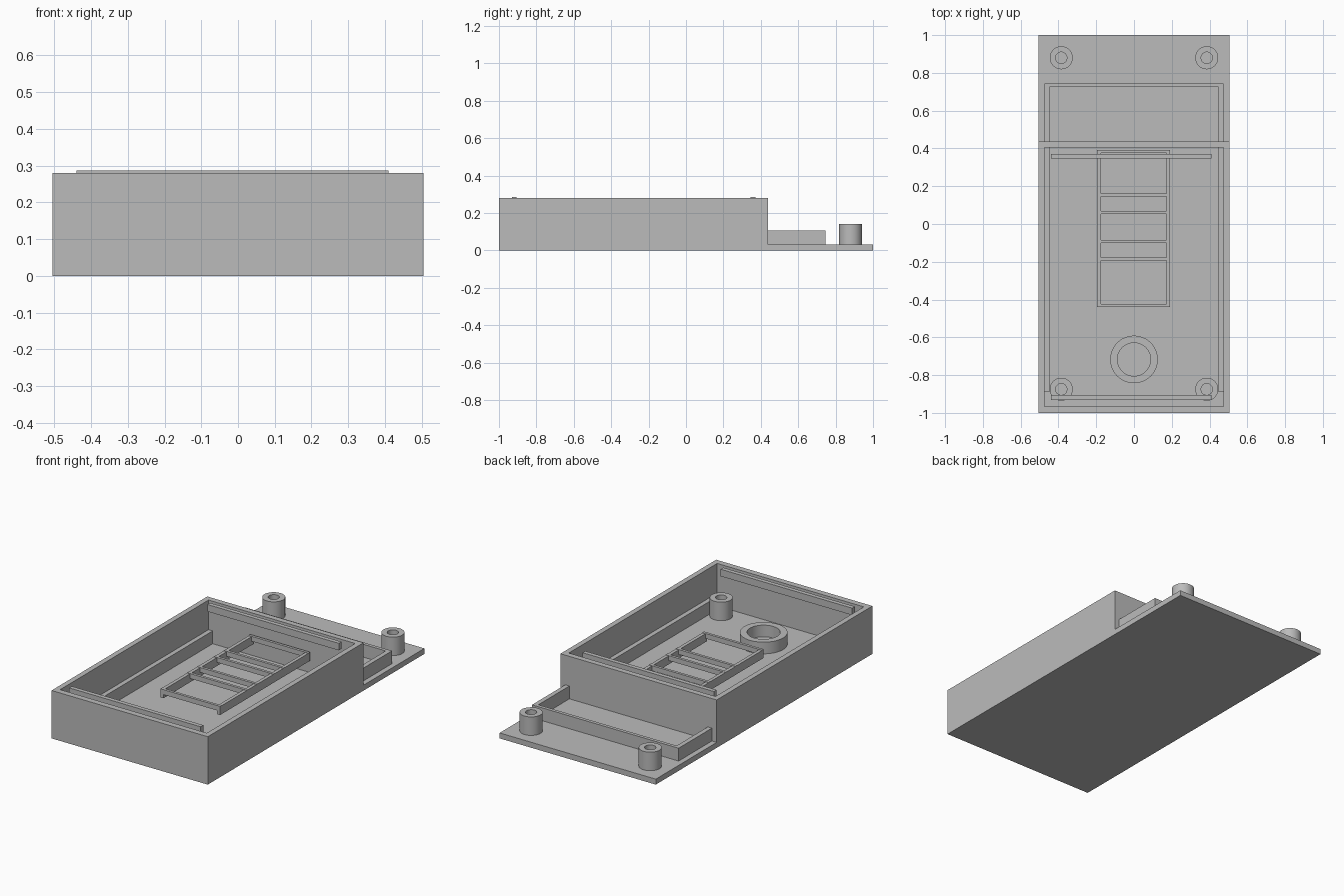
import bpy, bmesh, math

cube = bpy.data.objects.get("Cube")
if cube:
    bpy.data.objects.remove(cube, do_unlink=True)

grey = bpy.data.materials.new("plain grey")
grey.use_nodes = True
grey.diffuse_color = (0.5, 0.5, 0.5, 1)
bsdf = next(n for n in grey.node_tree.nodes if n.type == 'BSDF_PRINCIPLED')
bsdf.inputs["Base Color"].default_value = grey.diffuse_color

FLOOR = 0.032
W = 0.505          # half width of the enclosure
RIM = 0.28         # top of the walls


def finish(name, bm):
    bmesh.ops.recalc_face_normals(bm, faces=bm.faces)
    mesh = bpy.data.meshes.new(name)
    bm.to_mesh(mesh)
    bm.free()
    mesh.materials.append(grey)
    ob = bpy.data.objects.new(name, mesh)
    bpy.context.collection.objects.link(ob)
    return ob


def prism(name, outline, z0, z1):
    """Extrude a closed outline straight up."""
    bm = bmesh.new()
    face = bm.faces.new([bm.verts.new((x, y, z0)) for x, y in outline])
    up = bmesh.ops.extrude_face_region(bm, geom=[face])
    verts = [v for v in up["geom"] if isinstance(v, bmesh.types.BMVert)]
    bmesh.ops.translate(bm, verts=verts, vec=(0, 0, z1 - z0))
    return finish(name, bm)


def box(name, x0, x1, y0, y1, z0, z1):
    return prism(name, [(x0, y0), (x1, y0), (x1, y1), (x0, y1)], z0, z1)


def ring(name, outer, inner, z0, z1):
    """Hollow wall between two matching closed outlines."""
    bm = bmesh.new()
    loops = [[bm.verts.new((x, y, z)) for x, y in pts]
             for pts, z in ((outer, z0), (outer, z1), (inner, z1), (inner, z0))]
    n = len(outer)
    for k in range(4):
        a, b = loops[k], loops[(k + 1) % 4]
        for i in range(n):
            j = (i + 1) % n
            bm.faces.new((a[i], a[j], b[j], b[i]))
    return finish(name, bm)


def circle(cx, cy, r, n=48):
    return [(cx + r * math.cos(2 * math.pi * i / n),
             cy + r * math.sin(2 * math.pi * i / n)) for i in range(n)]


def rect(x, y0, y1):
    return [(-x, y0), (x, y0), (x, y1), (-x, y1)]


def tube(name, cx, cy, r_out, r_in, top):
    ob = ring(name, circle(cx, cy, r_out), circle(cx, cy, r_in), FLOOR, top)
    bpy.ops.object.select_all(action='DESELECT')
    ob.select_set(True)
    bpy.context.view_layer.objects.active = ob
    bpy.ops.object.shade_smooth_by_angle(angle=math.radians(35))


# Base plate and main enclosure walls
box("base_plate", -W, W, -1, 1, 0, FLOOR)
ring("enclosure_walls", rect(W, -1, 0.438), rect(0.474, -0.965, 0.405), FLOOR, RIM)

# Low U-shaped lip behind the enclosure
prism("rear_lip", [(-0.474, 0.438), (-0.447, 0.438), (-0.447, 0.725), (0.447, 0.725),
                   (0.447, 0.438), (0.474, 0.438), (0.474, 0.745), (-0.474, 0.745)],
      FLOOR, 0.107)

# Ledges continuing the lip along the inner side walls
for side, s in (("left", 1), ("right", -1)):
    x0, x1 = sorted((s * 0.447, s * 0.474))
    box(side + "_ledge", x0, x1, -0.89, 0.405, FLOOR, 0.107)

# Snap bars near the rim
for end, y in (("front", -0.918), ("rear", 0.358)):
    box(end + "_snap_bar", -0.44, 0.41, y - 0.0125, y + 0.0125, 0.245, 0.286)

# Raised ladder rack
for side, x in (("left", 0.181), ("right", -0.185)):
    box(side + "_rack_rail", x - 0.01, x + 0.01, -0.438, 0.392, 0.108, 0.157)
for i, y in enumerate((-0.431, -0.185, -0.092, 0.062, 0.154, 0.384)):
    box(f"rack_rung_{i + 1}", -0.195, 0.191, y - 0.008, y + 0.008, 0.13, 0.159)

# Screw posts and round socket
for end, y in (("front", -0.875), ("rear", 0.88)):
    for side, x in (("left", 0.385), ("right", -0.385)):
        tube(f"{end}_{side}_post", x, y, 0.061, 0.03, 0.14)
tube("round_socket", 0, -0.717, 0.126, 0.088, 0.1)
